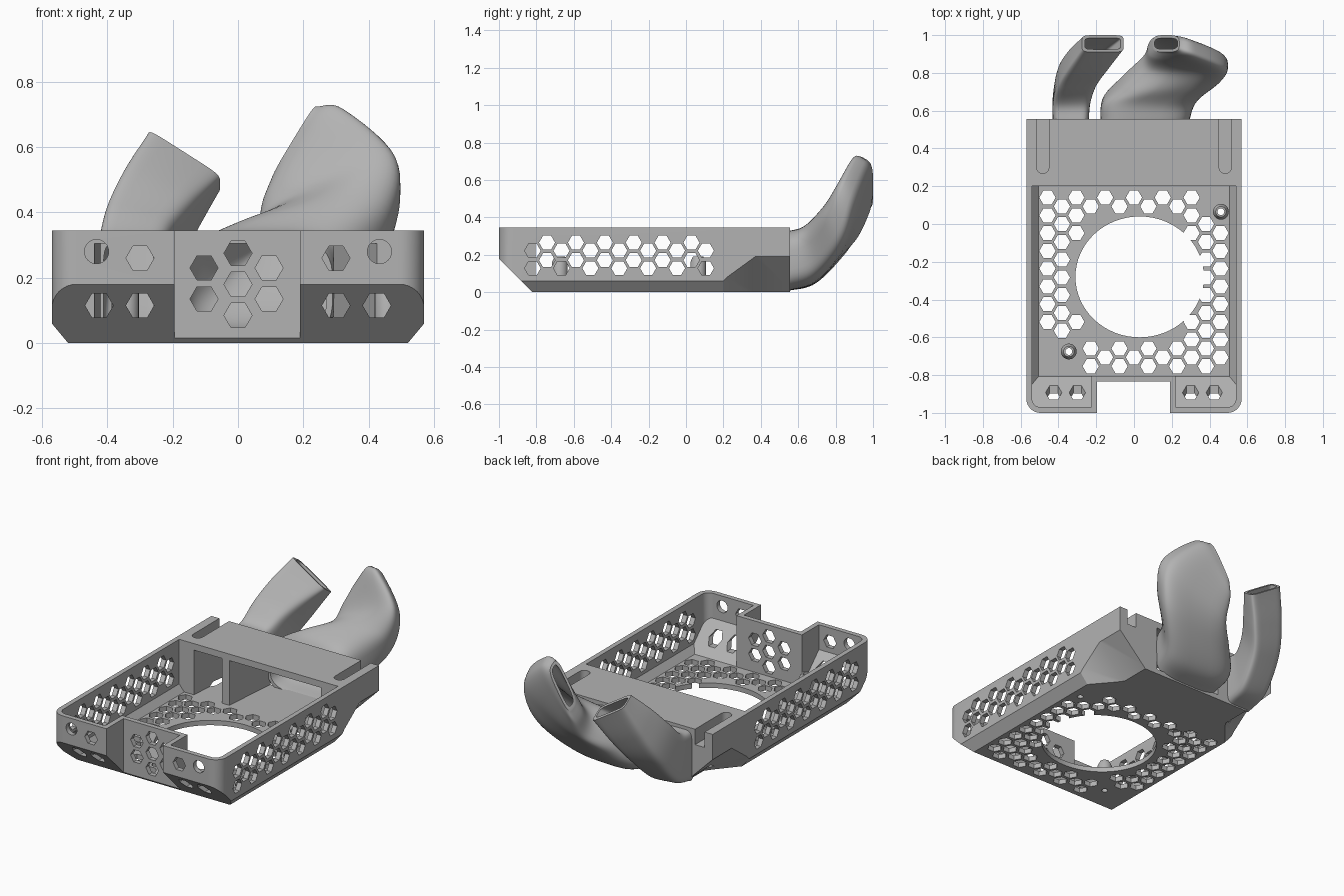
import bpy, bmesh, math
from mathutils import Vector

if "Cube" in bpy.data.objects:
    bpy.data.objects.remove(bpy.data.objects["Cube"], do_unlink=True)

grey = bpy.data.materials.new("plain grey")
grey.use_nodes = True
COLOUR = (0.45, 0.45, 0.45, 1)
grey.diffuse_color = COLOUR
grey.node_tree.nodes["Principled BSDF"].inputs["Base Color"].default_value = COLOUR


def finish(bm, name):
    bmesh.ops.recalc_face_normals(bm, faces=bm.faces)
    mesh = bpy.data.meshes.new(name)
    bm.to_mesh(mesh)
    bm.free()
    mesh.materials.append(grey)
    obj = bpy.data.objects.new(name, mesh)
    bpy.context.collection.objects.link(obj)
    return obj


def activate(obj):
    bpy.ops.object.select_all(action='DESELECT')
    obj.select_set(True)
    bpy.context.view_layer.objects.active = obj


def cut(target, bm):
    """Subtract the solids in bm from target."""
    cutter = finish(bm, "cutter")
    cutter.hide_render = True
    mod = target.modifiers.new("cut", 'BOOLEAN')
    mod.operation, mod.solver, mod.object = 'DIFFERENCE', 'EXACT', cutter
    activate(target)
    bpy.ops.object.modifier_apply(modifier=mod.name)
    bpy.data.objects.remove(cutter, do_unlink=True)


def ngon(a, b, r, n=6):
    return [(a + r * math.cos(math.tau * i / n), b + r * math.sin(math.tau * i / n)) for i in range(n)]


def prism(bm, points, axis, lo, hi):
    """Extrude a 2D outline along x, y or z."""
    place = {'x': lambda a, b, c: (c, a, b),
             'y': lambda a, b, c: (a, c, b),
             'z': lambda a, b, c: (a, b, c)}[axis]
    low, high = ([bm.verts.new(place(a, b, c)) for a, b in points] for c in (lo, hi))
    bm.faces.new(low)
    bm.faces.new(high)
    for i in range(len(points)):
        j = (i + 1) % len(points)
        bm.faces.new((low[i], low[j], high[j], high[i]))
    return bm


def box_outline(a0, a1, b0, b1):
    return [(a0, b0), (a1, b0), (a1, b1), (a0, b1)]


def tray_solid(t, back, top):
    """Tray form with rounded front corners and chamfered underside, inset by t."""
    hw, front, r = 0.57 - t, t - 1, 0.075 - t
    outline = [(hw, back), (-hw, back)]
    for sx, start in ((-1, math.pi), (1, 1.5 * math.pi)):
        for i in range(9):
            ang = start + i * math.pi / 16
            outline.append((sx * (hw - r) + r * math.cos(ang), front + r + r * math.sin(ang)))
    bm = prism(bmesh.new(), outline, 'z', t, top)
    planes = [((0, -1, 0.18), (0, -1, -1)),
              ((0.57, 0, 0.06), (1.2, 0, -1)),
              ((-0.57, 0, 0.06), (-1.2, 0, -1))]
    for point, normal in planes:
        n = Vector(normal).normalized()
        bmesh.ops.bisect_plane(bm, geom=bm.verts[:] + bm.edges[:] + bm.faces[:], dist=1e-6,
                               plane_co=Vector(point) - n * t, plane_no=n, clear_outer=True)
        bmesh.ops.holes_fill(bm, edges=bm.edges[:], sides=0)
    return bm


# Tray: outer form, front notch, hollow interior kept clear of the notch wall
tray = finish(tray_solid(0, 0.555, 0.345), "tray")
cut(tray, prism(bmesh.new(), box_outline(-0.195, 0.19, -1.1, -0.835), 'z', -0.1, 0.5))
hollow = finish(tray_solid(0.03, 0.2, 0.6), "hollow")
cut(hollow, prism(bmesh.new(), box_outline(-0.225, 0.22, -1.1, -0.805), 'z', -0.1, 0.8))
inner = bmesh.new()
inner.from_mesh(hollow.data)
bpy.data.objects.remove(hollow, do_unlink=True)
cut(tray, inner)

# Air passages below the rear deck
passages = bmesh.new()
prism(passages, [(-0.44, 0.19), (-0.25, 0.19), (-0.255, 0.6), (-0.415, 0.6)], 'z', 0.03, 0.305)
prism(passages, [(-0.2, 0.19), (0.43, 0.19), (0.275, 0.6), (-0.165, 0.6)], 'z', 0.03, 0.305)
cut(tray, passages)

# Rear rail slots and ramped lower rear corners
slots, ramps = bmesh.new(), bmesh.new()
for s in (-1, 1):
    arc = [(s * 0.4825 + 0.0325 * math.cos(a), 0.3 + 0.0325 * math.sin(a))
           for a in (math.pi + i * math.pi / 8 for i in range(9))]
    prism(slots, arc + [(s * 0.4825 + 0.0325, 0.6), (s * 0.4825 - 0.0325, 0.6)], 'z', 0.25, 0.5)
    verts = [ramps.verts.new((s * 0.6, y, -0.03)) for y in (0.2, 0.6)]
    verts += [ramps.verts.new((s * 0.6, 0.2, 0.096)), ramps.verts.new((s * 0.495, 0.2, -0.03))]
    for y in (0.37, 0.6):
        verts += [ramps.verts.new((s * 0.6, y, 0.22)), ramps.verts.new((s * 0.35, y, -0.03))]
    bmesh.ops.convex_hull(ramps, input=verts)
cut(tray, slots)
cut(tray, ramps)

# Large fan opening in the floor
fan = [(0.03 + 0.34 * math.cos(math.tau * i / 64), -0.28 + 0.32 * math.sin(math.tau * i / 64))
       for i in range(64)]
cut(tray, prism(bmesh.new(), fan, 'z', -0.1, 0.1))

# Honeycomb in the floor, staggered by column
HEX = 0.043
vents = bmesh.new()
for col in range(13):
    for row in range(10):
        x, y = -0.458 + col * 0.0763, 0.14 - row * 0.094 - (col % 2) * 0.047
        near_fan = math.hypot(x, y + 0.28) < 0.368
        at_back_boss = x > 0.35 and y > 0.0
        at_front_boss = x < -0.26 and y < -0.58
        if not (near_fan or at_back_boss or at_front_boss or y < -0.77):
            prism(vents, ngon(x, y, HEX), 'z', -0.1, 0.1)
cut(tray, vents)

# Honeycomb in both side walls
vents = bmesh.new()
for s in (-1, 1):
    for col in range(13):
        for z in (0.128, 0.222):
            hexagon = ngon(-0.82 + col * 0.0772, z + (col % 2) * 0.043, HEX)
            prism(vents, hexagon, 'x', *sorted((s * 0.5, s * 0.7)))
cut(tray, vents)

# Front vents: notch panel flower and corner holes
vents = bmesh.new()
for x, z in ((-0.104, 0.23), (-0.104, 0.135), (0, 0.275), (0, 0.18), (0, 0.085), (0.095, 0.23), (0.095, 0.135)):
    prism(vents, ngon(x, z, HEX), 'y', -1.1, -0.75)
for s in (-1, 1):
    for x, z, r, n in ((0.3, 0.26, HEX, 6), (0.3, 0.115, HEX, 6), (0.425, 0.115, HEX, 6), (0.433, 0.28, 0.037, 24)):
        prism(vents, ngon(s * x, z, r, n), 'y', -1.1, -0.75)
cut(tray, vents)

# Screw posts with through holes
posts = []
for name, x, y in (("rear_post", 0.46, 0.065), ("front_post", -0.345, -0.675)):
    cut(tray, prism(bmesh.new(), ngon(x, y, 0.018, 20), 'z', -0.1, 0.1))
    bm = bmesh.new()
    rings = []
    for r, z in ((0.042, 0.02), (0.042, 0.16), (0.028, 0.19), (0.018, 0.19), (0.018, 0.02)):
        rings.append([bm.verts.new((px, py, z)) for px, py in ngon(x, y, r, 20)])
    for a, b in zip(rings, rings[1:] + rings[:1]):
        for i in range(20):
            bm.faces.new((a[i], a[i - 1], b[i - 1], b[i]))
    posts.append(finish(bm, name))


def spline(p, t):
    """Catmull-Rom through a list of vectors, t from 0 to len - 1."""
    i = min(int(t), len(p) - 2)
    f = t - i
    b, c = p[i], p[i + 1]
    a = p[i - 1] if i else b * 2 - c
    d = p[i + 2] if i + 2 < len(p) else c * 2 - b
    return 0.5 * (2 * b + (c - a) * f + (2 * a - 5 * b + 4 * c - d) * f * f + (3 * b - a - 3 * c + d) * f ** 3)


def duct(name, sections, power, sides=48, steps=40):
    """Hollow loft; each section is a centre and two half axes."""
    centres, wide, tall = ([Vector(s[k]) for s in sections] for k in range(3))
    bm = bmesh.new()
    walls = []
    for wall in (0, 0.018):
        rings = []
        for k in range(steps + 1):
            t = k * (len(sections) - 1) / steps
            c, u, v = spline(centres, t), spline(wide, t), spline(tall, t)
            u, v = u * (1 - wall / u.length), v * (1 - wall / v.length)
            ring = []
            for i in range(sides):
                co, si = math.cos(math.tau * i / sides), math.sin(math.tau * i / sides)
                p = (c + u * math.copysign(abs(co) ** (2 / power), co)
                     + v * math.copysign(abs(si) ** (2 / power), si))
                ring.append(bm.verts.new(p))
            rings.append(ring)
        walls.append(rings)
    loop = walls[0] + walls[1][::-1]
    for a, b in zip(loop, loop[1:] + loop[:1]):
        for i in range(sides):
            bm.faces.new((a[i], a[i - 1], b[i - 1], b[i]))
    return finish(bm, name)


# Curved air ducts behind the deck
left_duct = duct("left_duct", [
    ((0.055, 0.54, 0.165), (0.235, 0, 0), (0, 0, 0.16)),
    ((0.085, 0.66, 0.2), (0.25, 0, 0.01), (0, -0.03, 0.15)),
    ((0.2, 0.77, 0.31), (0.27, 0.02, 0.05), (0, -0.06, 0.11)),
    ((0.265, 0.86, 0.43), (0.22, 0, 0.11), (0, -0.06, 0.07)),
    ((0.2, 0.93, 0.56), (0.125, 0, 0.14), (0, -0.055, 0.04)),
    ((0.17, 0.955, 0.6), (0.07, 0, 0.115), (0, -0.045, 0.025))], 3.5)
right_duct = duct("right_duct", [
    ((-0.335, 0.54, 0.165), (0.095, 0, 0), (0, 0, 0.16)),
    ((-0.33, 0.66, 0.19), (0.1, 0, -0.01), (0, -0.03, 0.14)),
    ((-0.3, 0.78, 0.31), (0.105, 0, -0.03), (0, -0.06, 0.1)),
    ((-0.24, 0.87, 0.43), (0.11, 0, -0.05), (0, -0.06, 0.07)),
    ((-0.165, 0.955, 0.555), (0.11, 0, -0.07), (0, -0.045, 0.03))], 6)

for obj in [tray, left_duct, right_duct] + posts:
    activate(obj)
    bpy.ops.object.shade_smooth_by_angle(angle=math.radians(30))
